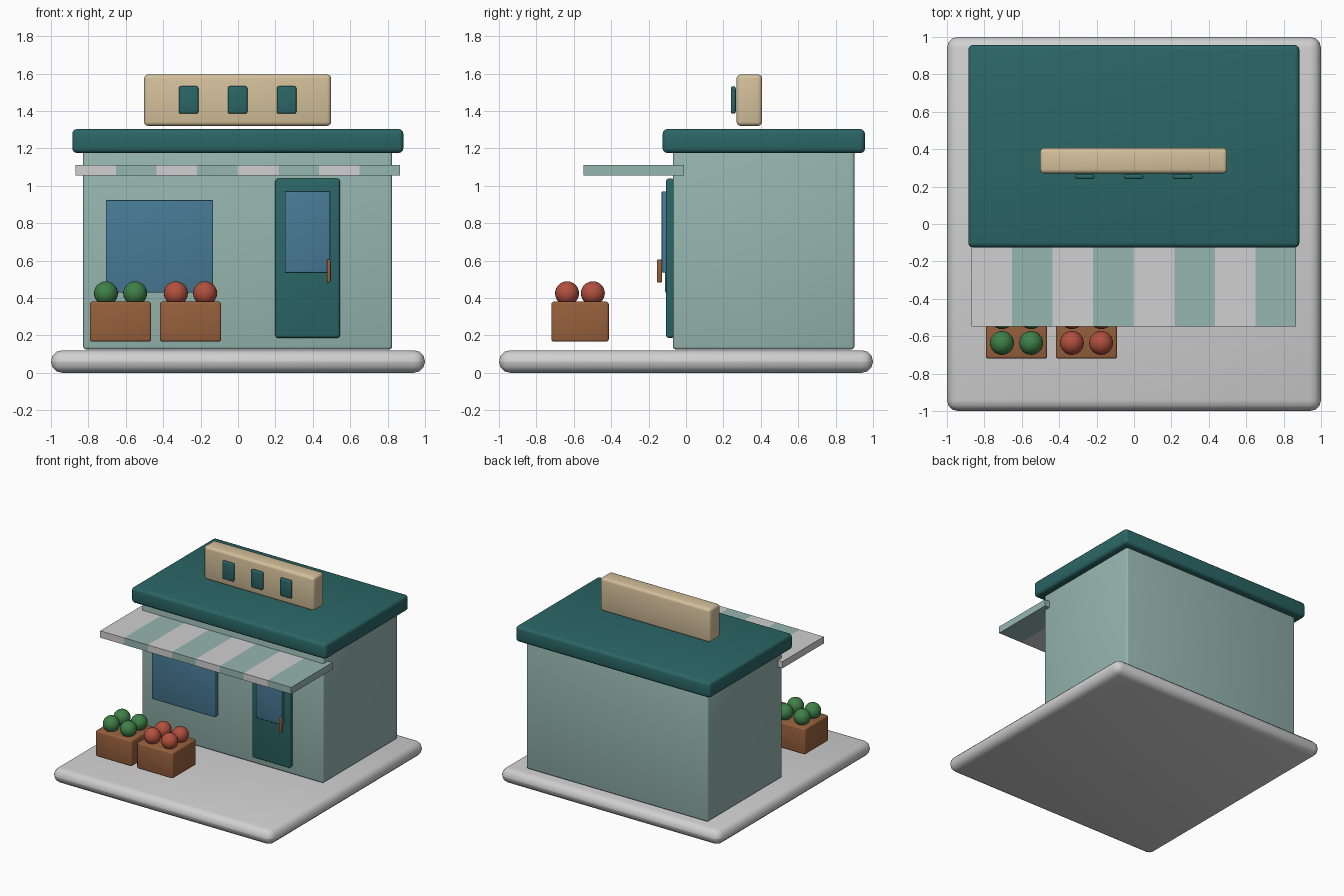
import bpy

if "Cube" in bpy.data.objects:
    bpy.data.objects.remove(bpy.data.objects["Cube"], do_unlink=True)


def material(name, rgb):
    """Flat material from 0-255 display values, converted to linear."""
    lin = [((c / 255 + 0.055) / 1.055) ** 2.4 for c in rgb] + [1]
    m = bpy.data.materials.new(name)
    m.use_nodes = True
    m.diffuse_color = lin
    m.node_tree.nodes["Principled BSDF"].inputs["Base Color"].default_value = lin
    return m


pale_grey = material("pale grey", (208, 208, 208))
sage = material("sage green", (150, 182, 175))
teal = material("deep teal", (43, 102, 102))
cream = material("cream", (212, 192, 155))
glass = material("blue glass", (72, 122, 150))
wood = material("brown wood", (150, 96, 60))
green = material("leaf green", (62, 128, 72))
red = material("tomato red", (178, 80, 62))


def box(name, x, y, z, mat, bevel=0.0, segments=3):
    """Box spanning the given (min, max) ranges, with rounded edges."""
    spans = (x, y, z)
    bpy.ops.mesh.primitive_cube_add(size=1, location=[(a + b) / 2 for a, b in spans])
    ob = bpy.context.object
    ob.name = name
    ob.scale = [b - a for a, b in spans]
    bpy.ops.object.transform_apply(location=False, rotation=False, scale=True)
    ob.data.materials.append(mat)
    if bevel:
        mod = ob.modifiers.new("Rounded edges", "BEVEL")
        mod.width = bevel
        mod.segments = segments
        bpy.ops.object.modifier_apply(modifier=mod.name)
        bpy.ops.object.shade_smooth_by_angle(angle=0.7)
    return ob


def fruit(name, x, y, z, mat):
    bpy.ops.mesh.primitive_uv_sphere_add(segments=24, ring_count=14, radius=0.064,
                                         location=(x, y, z))
    ob = bpy.context.object
    ob.name = name
    ob.data.materials.append(mat)
    bpy.ops.object.shade_smooth()


# Pavement, walls and roof
box("pavement", (-1, 1), (-1, 1), (0, 0.12), pale_grey, 0.059)
box("walls", (-0.828, 0.824), (-0.07, 0.9), (0.125, 1.2), sage, 0.015)
box("roof", (-0.886, 0.884), (-0.125, 0.957), (1.175, 1.303), teal, 0.025)

# Striped awning
STRIPES = 8
left, right = -0.87, 0.867
step = (right - left) / STRIPES
for i in range(STRIPES):
    x = left + i * step
    box(f"awning_stripe_{i + 1}", (x, x + step), (-0.547, -0.01), (1.054, 1.11),
        sage if i % 2 else pale_grey)

# Sign board with three blank tiles
box("sign_board", (-0.502, 0.498), (0.27, 0.407), (1.32, 1.595), cream, 0.022)
for i, x in enumerate((-0.264, -0.002, 0.26)):
    box(f"sign_tile_{i + 1}", (x - 0.052, x + 0.052), (0.24, 0.266),
        (1.385, 1.532), teal, 0.011)

# Shop window
box("window", (-0.706, -0.133), (-0.112, -0.06), (0.428, 0.923), glass, 0.006)

# Door with pane and handle
box("door", (0.199, 0.545), (-0.107, -0.06), (0.187, 1.038), teal, 0.014)
box("door_pane", (0.25, 0.492), (-0.13, -0.1), (0.536, 0.97), glass, 0.006)
box("door_handle", (0.476, 0.496), (-0.156, -0.128), (0.482, 0.606), wood, 0.008)

# Crates, each holding four fruits
for label, x, mat in (("green", -0.628, green), ("red", -0.254, red)):
    box(f"{label}_fruit_crate", (x - 0.164, x + 0.164), (-0.72, -0.413),
        (0.166, 0.38), wood, 0.013)
    for i, dx in enumerate((-0.078, 0.078)):
        for j, y in enumerate((-0.636, -0.498)):
            fruit(f"{label}_fruit_{2 * i + j + 1}", x + dx, y, 0.425, mat)
